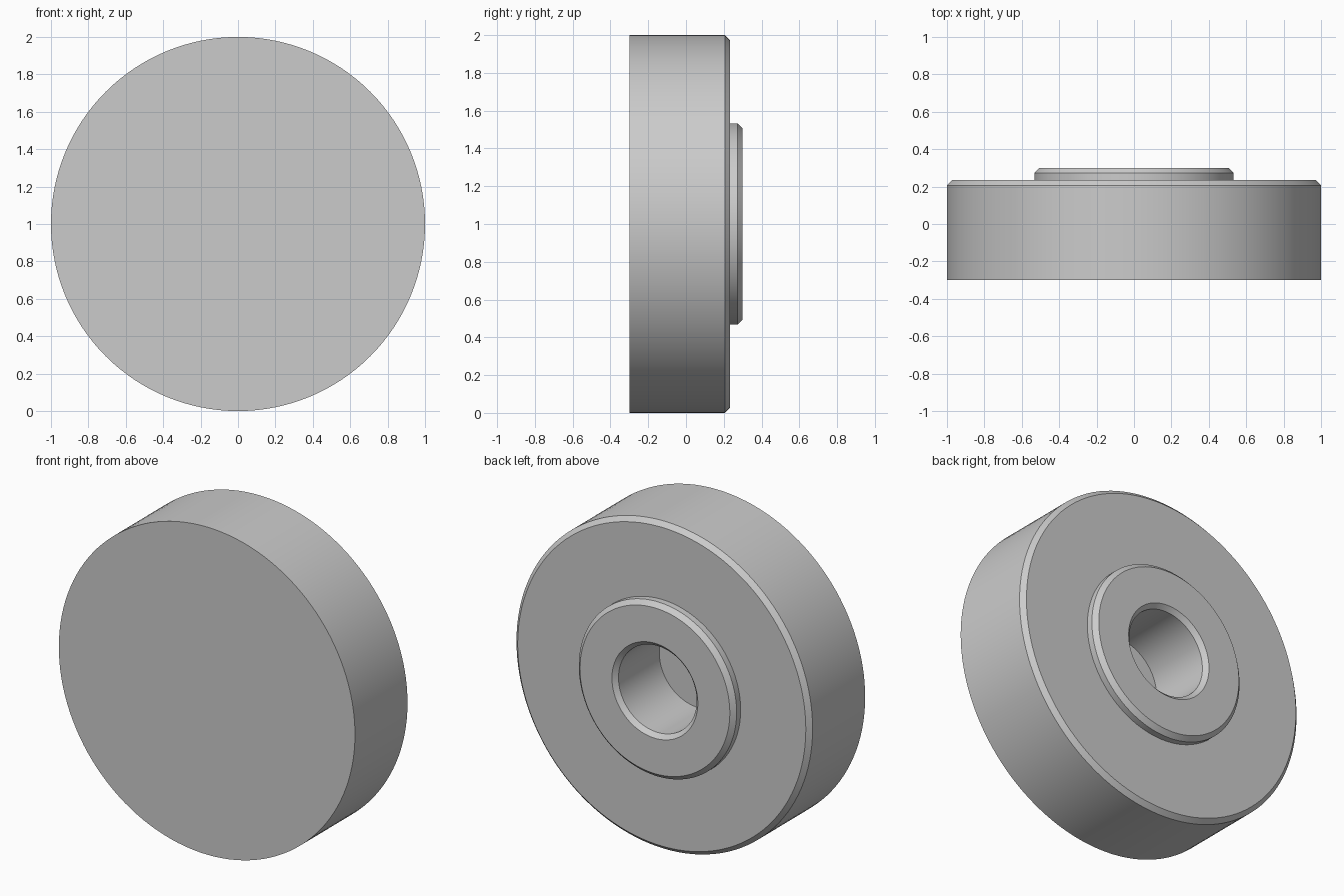
import bpy
import bmesh
import math
from mathutils import Matrix, Vector

cube = bpy.data.objects.get("Cube")
if cube:
    bpy.data.objects.remove(cube)

SEGMENTS = 128

# Single plain grey
grey = bpy.data.materials.new("plain_grey")
grey.use_nodes = True
colour = (0.6, 0.6, 0.6, 1)
grey.diffuse_color = colour
grey.node_tree.nodes["Principled BSDF"].inputs["Base Color"].default_value = colour


def lathe(name, profile):
    """Spin (radius, y) points around the y axis through the wheel centre."""
    bm = bmesh.new()
    verts = [bm.verts.new((r, y, 0)) for r, y in profile]
    edges = [bm.edges.new(pair) for pair in zip(verts, verts[1:])]
    bmesh.ops.spin(bm, geom=verts + edges, cent=(0, 0, 0), axis=(0, 1, 0),
                   angle=math.tau, steps=SEGMENTS, use_merge=True)
    bmesh.ops.remove_doubles(bm, verts=bm.verts, dist=0.0001)
    bmesh.ops.recalc_face_normals(bm, faces=bm.faces)
    bmesh.ops.transform(bm, matrix=Matrix.Translation(Vector((0, 0, 1))), verts=bm.verts)
    mesh = bpy.data.meshes.new(name)
    bm.to_mesh(mesh)
    bm.free()
    mesh.materials.append(grey)
    obj = bpy.data.objects.new(name, mesh)
    bpy.context.collection.objects.link(obj)
    bpy.ops.object.select_all(action="DESELECT")
    obj.select_set(True)
    bpy.context.view_layer.objects.active = obj
    bpy.ops.object.shade_smooth_by_angle(angle=math.radians(30))
    return obj


# Thick disc with a chamfered back rim, a raised boss and a blind bore
lathe("disc_with_boss_and_bore", [
    (0, -0.3), (1, -0.3),               # flat front
    (1, 0.207), (0.973, 0.234),         # rim and chamfer
    (0.533, 0.234), (0.533, 0.273),     # back face and boss side
    (0.506, 0.3), (0.29, 0.3),          # boss chamfer and face
    (0.264, 0.274), (0.264, -0.12),     # bore chamfer and wall
    (0, -0.12),                         # bore floor
])
